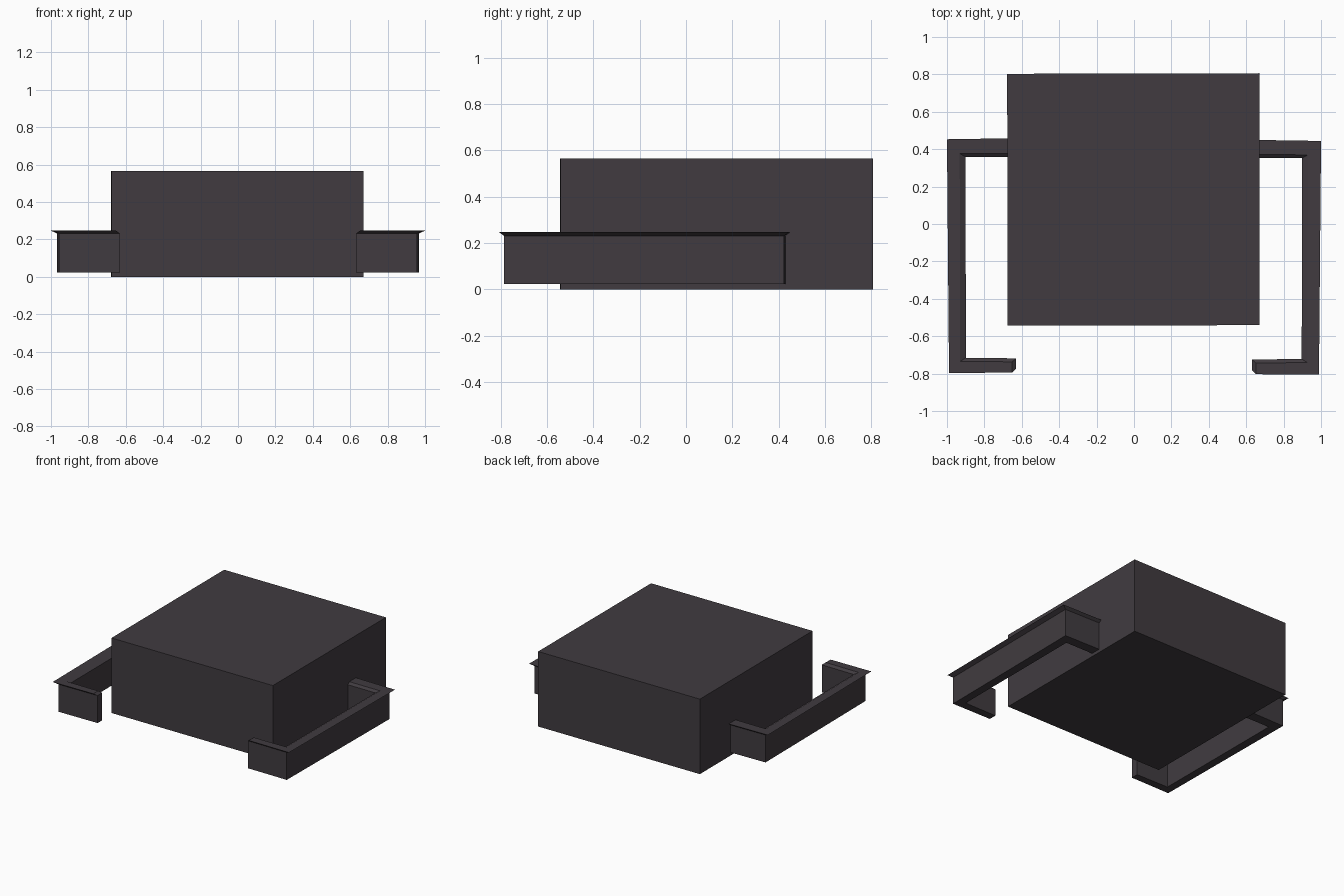
import bpy, bmesh

if "Cube" in bpy.data.objects:
    bpy.data.objects.remove(bpy.data.objects["Cube"])

mat = bpy.data.materials.new("dark_plum_grey")
mat.diffuse_color = (0.052, 0.044, 0.051, 1)
mat.use_nodes = True
mat.node_tree.nodes["Principled BSDF"].inputs["Base Color"].default_value = mat.diffuse_color


def stacked_prism(name, layers):
    """Closed solid through a list of (outline, height) rings."""
    bm = bmesh.new()
    rings = [[bm.verts.new((x, y, z)) for x, y in outline] for outline, z in layers]
    n = len(rings[0])
    for low, high in zip(rings, rings[1:]):
        for i in range(n):
            j = (i + 1) % n
            bm.faces.new((low[i], low[j], high[j], high[i]))
    bm.faces.new(rings[0][::-1])
    bm.faces.new(rings[-1])
    bmesh.ops.recalc_face_normals(bm, faces=bm.faces)
    me = bpy.data.meshes.new(name)
    bm.to_mesh(me)
    bm.free()
    me.materials.append(mat)
    ob = bpy.data.objects.new(name, me)
    bpy.context.collection.objects.link(ob)
    return ob


# main block
block = [(-0.676, -0.543), (0.67, -0.541), (0.67, 0.806), (-0.678, 0.803)]
stacked_prism("main_block", [(block, 0.0), (block, 0.566)])

# low wall: a C-shaped ring open at the front, passing through the block,
# whose top edge flares outward
rim = [(-0.652, -0.737), (-0.652, -0.794), (-0.989, -0.797), (-1.0, 0.453),
       (-0.68, 0.458), (0.68, 0.449), (1.0, 0.444), (0.989, -0.806), (0.652, -0.803), (0.652, -0.743),
       (0.927, -0.741), (0.93, 0.37), (-0.932, 0.377), (-0.929, -0.734)]
s, cy = 0.967, -0.17
wall = [(x * s, cy + (y - cy) * s) for x, y in rim]
stacked_prism("low_wall", [(wall, 0.024), (wall, 0.231), (rim, 0.247)])
